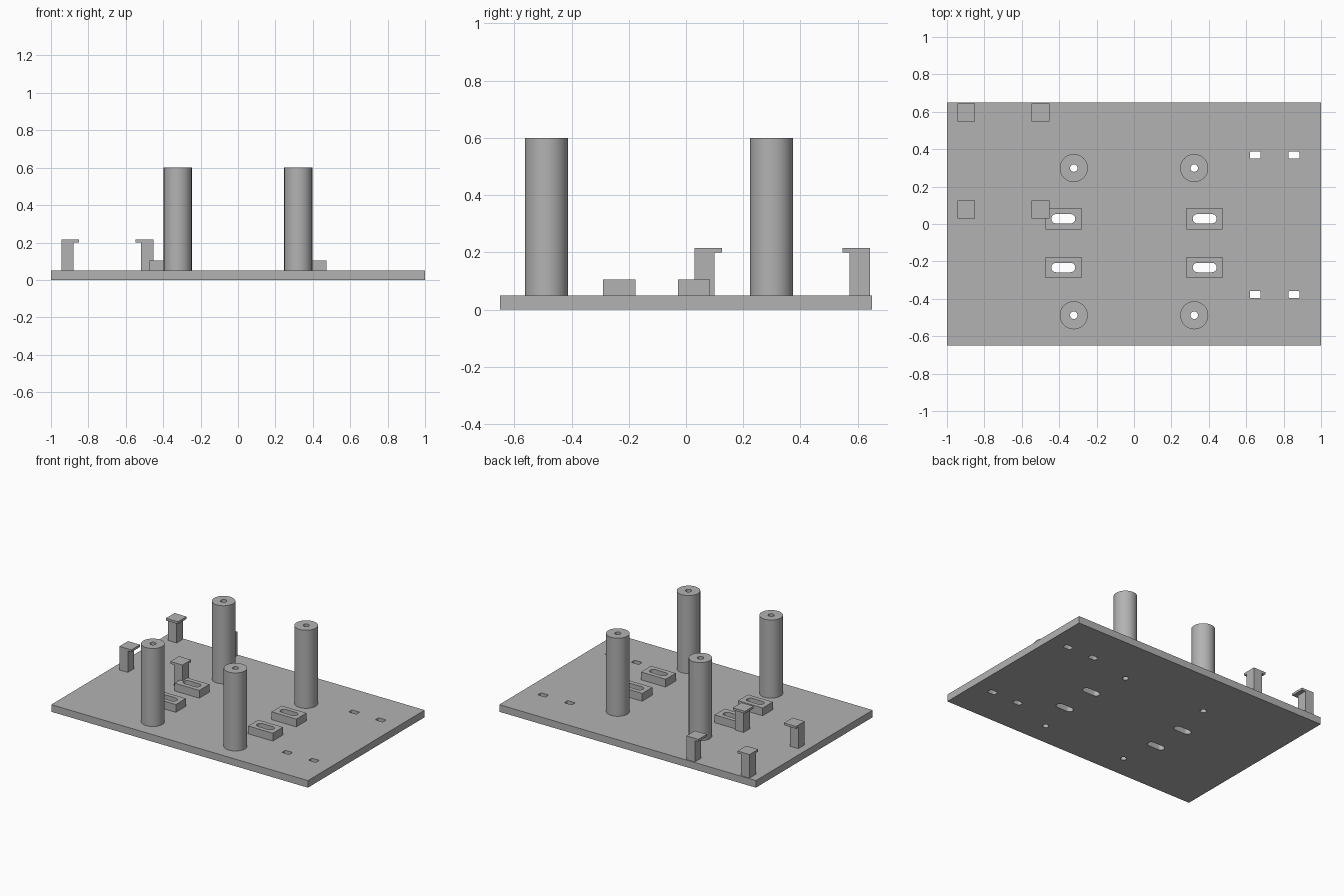
import bpy
import bmesh
from math import radians, cos, sin, pi

if "Cube" in bpy.data.objects:
    bpy.data.objects.remove(bpy.data.objects["Cube"], do_unlink=True)

grey = bpy.data.materials.new("plain grey")
grey.use_nodes = True
grey.diffuse_color = (0.45, 0.45, 0.45, 1)
grey.node_tree.nodes["Principled BSDF"].inputs["Base Color"].default_value = grey.diffuse_color

PLATE_TOP = 0.05


def outline(w, d, r=0.0, steps=12):
    """Rectangle outline with rounded corners of radius r."""
    pts = []
    for i, (sx, sy) in enumerate([(1, 1), (-1, 1), (-1, -1), (1, -1)]):
        cx, cy = sx * (w / 2 - r), sy * (d / 2 - r)
        if r == 0:
            pts.append((cx, cy))
            continue
        for k in range(steps + 1):
            a = (i + k / steps) * pi / 2
            pts.append((cx + r * cos(a), cy + r * sin(a)))
    return pts


def prism(name, pts, x, y, z0, z1):
    """Extrude an outline centred at x, y from z0 to z1."""
    bm = bmesh.new()
    face = bm.faces.new([bm.verts.new((x + px, y + py, z0)) for px, py in pts])
    up = bmesh.ops.extrude_face_region(bm, geom=[face])["geom"]
    bmesh.ops.translate(bm, vec=(0, 0, z1 - z0),
                        verts=[v for v in up if isinstance(v, bmesh.types.BMVert)])
    bmesh.ops.remove_doubles(bm, verts=bm.verts, dist=1e-5)
    bmesh.ops.recalc_face_normals(bm, faces=bm.faces)
    mesh = bpy.data.meshes.new(name)
    bm.to_mesh(mesh)
    bm.free()
    obj = bpy.data.objects.new(name, mesh)
    bpy.context.collection.objects.link(obj)
    mesh.materials.append(grey)
    return obj


def span_box(name, x0, x1, y0, y1, z0, z1):
    return prism(name, outline(abs(x1 - x0), abs(y1 - y0)),
                 (x0 + x1) / 2, (y0 + y1) / 2, z0, z1)


def activate(obj):
    bpy.ops.object.select_all(action="DESELECT")
    obj.select_set(True)
    bpy.context.view_layer.objects.active = obj


def cut(obj, cutter):
    activate(obj)
    mod = obj.modifiers.new("hole", "BOOLEAN")
    mod.operation, mod.solver, mod.object = "DIFFERENCE", "EXACT", cutter
    bpy.ops.object.modifier_apply(modifier=mod.name)


def smooth(obj):
    activate(obj)
    bpy.ops.object.shade_smooth_by_angle(angle=radians(30))


def drilled(name, pts, hole, x, y, top):
    """Raised part whose hole also runs through the plate."""
    part = prism(name, pts, x, y, PLATE_TOP, top)
    cutter = prism("cutter", hole, x, y, -0.1, top + 0.1)
    cut(part, cutter)
    cut(plate, cutter)
    bpy.data.objects.remove(cutter, do_unlink=True)
    smooth(part)


# Base plate
plate = prism("base_plate", outline(2, 1.3), 0, 0, 0, PLATE_TOP)

# Hollow columns and slotted pads, on both sides
column, bore = outline(0.15, 0.15, 0.075), outline(0.04, 0.04, 0.02, 6)
pad, slot = outline(0.192, 0.113), outline(0.128, 0.05, 0.025, 8)
for side, s in (("right", -1), ("left", 1)):
    for end, y in (("front", -0.488), ("back", 0.299)):
        drilled(f"{end}_{side}_column", column, bore, s * 0.322, y, 0.6)
    for end, y in (("front", -0.233), ("back", 0.028)):
        drilled(f"{end}_{side}_slotted_pad", pad, slot, s * 0.378, y, 0.105)

# Small rectangular openings in the plate
for x in (0.648, 0.855):
    for y in (-0.377, 0.368):
        opening = prism("cutter", outline(0.058, 0.038, 0.006, 4), x, y, -0.1, 0.2)
        cut(plate, opening)
        bpy.data.objects.remove(opening, do_unlink=True)
smooth(plate)

# Four hooked clips, with caps overhanging towards their shared centre
for side, x, dx in (("right", -0.945, 1), ("left", -0.453, -1)):
    for end, y, dy in (("front", 0.029, 1), ("back", 0.643, -1)):
        span_box(f"{end}_{side}_clip_post", x, x + dx * 0.066,
                 y, y + dy * 0.071, PLATE_TOP, 0.2)
        span_box(f"{end}_{side}_clip_cap", x, x + dx * 0.094,
                 y, y + dy * 0.096, 0.2, 0.216)
